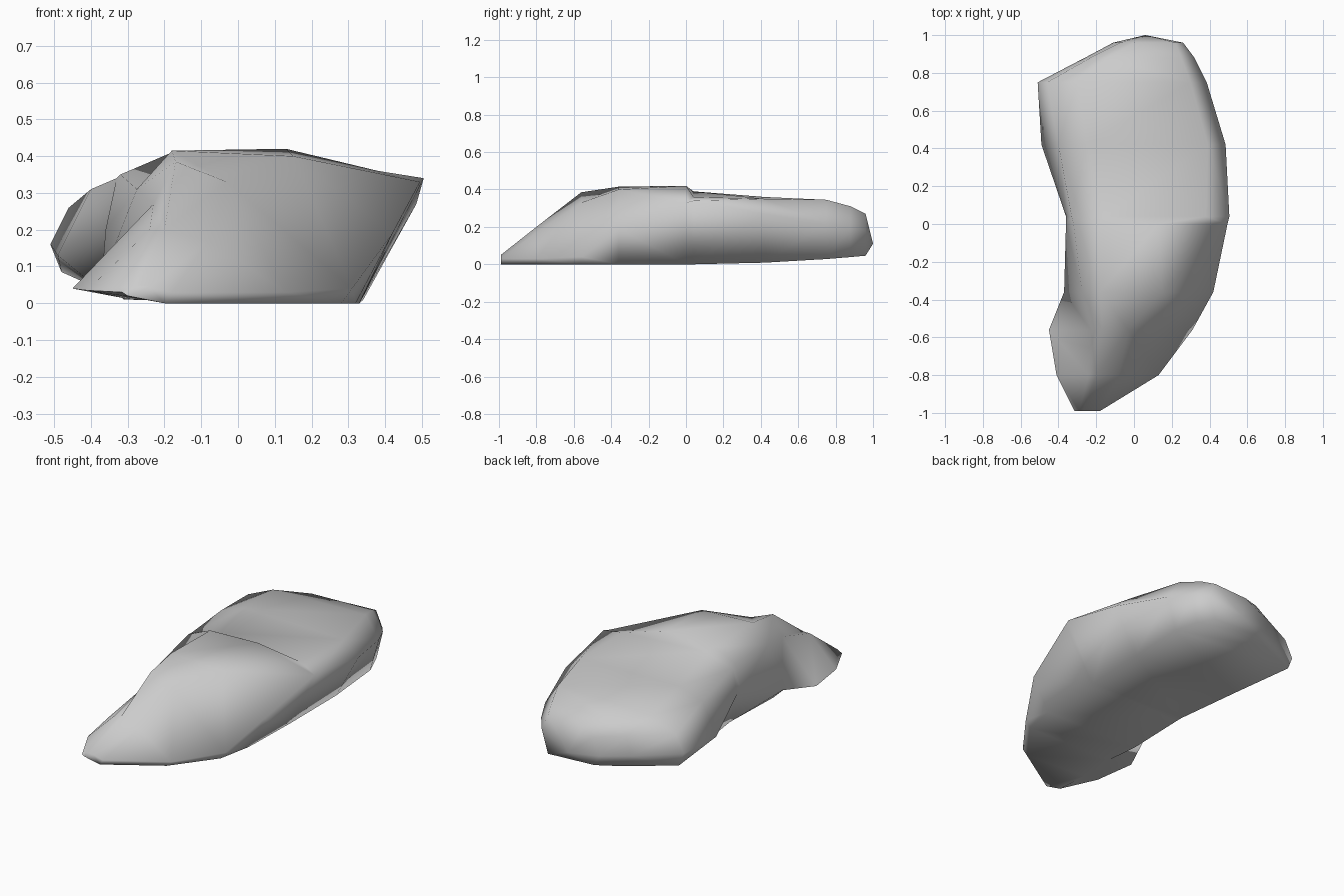
import bpy, bmesh, math

# Boulder cross-sections along y: lower left, left bulge, left ridge,
# crown left, crown right, right rim as (x, z); last is lower right x
sections = [
    (-.99, (-.30, .02), (-.315, .03), (-.29, .045), (-.27, .05), (-.24, .045), (-.18, .03), -.20),
    (-.80, (-.31, .02), (-.41, .035), (-.24, .20), (-.20, .20), (-.08, .17), (.13, .03), .10),
    (-.56, (-.29, .01), (-.45, .04), (-.23, .27), (-.17, .385), (-.03, .33), (.31, .04), .28),
    (-.36, (-.31, .01), (-.37, .07), (-.275, .31), (-.18, .415), (.15, .40), (.42, .19), .32),
    (.00, (-.31, .02), (-.36, .20), (-.32, .35), (-.18, .41), (.13, .42), (.495, .33), .33),
    (.04, (-.31, .02), (-.36, .20), (-.33, .34), (-.15, .39), (.38, .36), (.505, .34), .33),
    (.42, (-.38, .04), (-.49, .13), (-.40, .31), (-.25, .36), (.39, .35), (.485, .27), .34),
    (.75, (-.48, .085), (-.51, .16), (-.46, .26), (-.30, .33), (.30, .345), (.385, .22), .33),
    (.88, (-.22, .06), (-.26, .13), (-.23, .24), (-.14, .30), (.25, .31), (.32, .20), .28),
    (.96, (-.08, .06), (-.11, .12), (-.07, .22), (.00, .26), (.22, .27), (.26, .18), .22),
]

bm = bmesh.new()
rings = []
for y, *pts, low_x in sections:
    ring = pts + [(low_x, .05 * max(y, 0) ** 2)]
    rings.append([bm.verts.new((x, y, z)) for x, z in ring])

# Skin between neighbouring sections
n = len(rings[0])
for a, b in zip(rings, rings[1:]):
    for i in range(n):
        j = (i + 1) % n
        bm.faces.new((a[i], a[j], b[j], b[i]))

# Blunt nose and pointed back end
bm.faces.new(rings[0])
tip = bm.verts.new((.06, 1.0, .11))
for i in range(n):
    bm.faces.new((rings[-1][i], rings[-1][(i + 1) % n], tip))

bmesh.ops.triangulate(bm, faces=bm.faces[:])
bmesh.ops.recalc_face_normals(bm, faces=bm.faces[:])
mesh = bpy.data.meshes.new("boulder")
bm.to_mesh(mesh)
bm.free()
rock = bpy.data.objects.new("boulder", mesh)
bpy.context.collection.objects.link(rock)

# Soft facets with only the hardest creases kept sharp
bpy.context.view_layer.objects.active = rock
rock.select_set(True)
bpy.ops.object.shade_smooth_by_angle(angle=math.radians(80))
